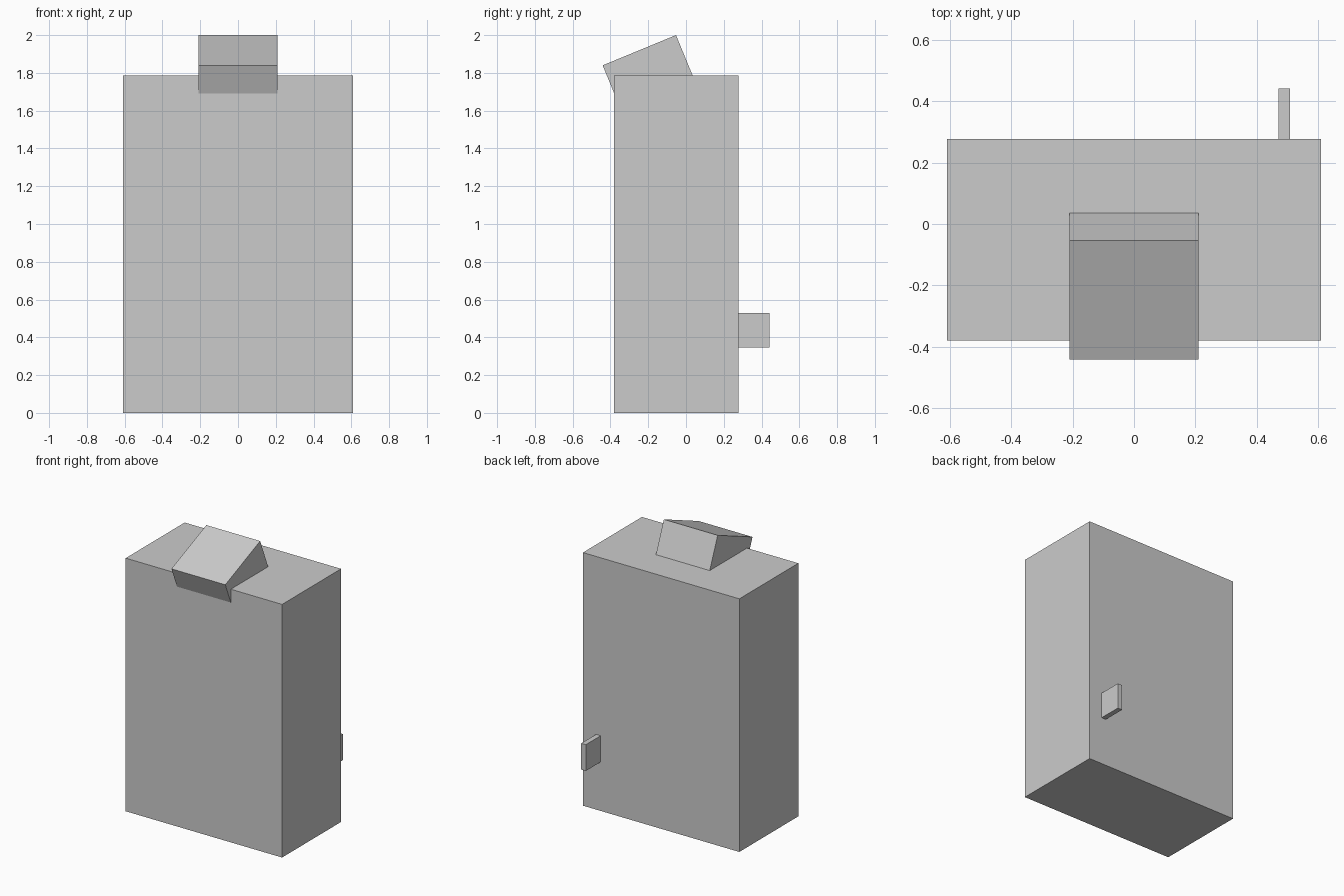
import bpy
import math
from mathutils import Vector

if "Cube" in bpy.data.objects:
    bpy.data.objects.remove(bpy.data.objects["Cube"])

grey = bpy.data.materials.new("plain_grey")
grey.diffuse_color = (0.6, 0.6, 0.6, 1)
grey.use_nodes = True
grey.node_tree.nodes["Principled BSDF"].inputs["Base Color"].default_value = grey.diffuse_color


def box(name, low, high, tilt=0.0):
    """Box between two corners, tilted about its own centre on the x axis."""
    low, high = Vector(low), Vector(high)
    bpy.ops.mesh.primitive_cube_add(size=1, location=(low + high) / 2)
    ob = bpy.context.object
    ob.name = name
    ob.scale = high - low
    ob.rotation_euler.x = tilt
    ob.data.materials.append(grey)
    return ob


# Upright main block
box("body", (-0.61, -0.38, 0), (0.61, 0.277, 1.785))

# Tilted cube sunk into the top, overhanging the front edge
size, tilt = 0.42, math.radians(22.4)
top_back = Vector((0, -0.053, 2.0))
along = Vector((0, -math.cos(tilt), -math.sin(tilt)))
down = Vector((0, math.sin(tilt), -math.cos(tilt)))
centre = top_back + (along + down) * size / 2
half = Vector((size, size, size)) / 2
box("head", centre - half, centre + half, tilt)

# Thin tab on the back
box("back_tab", (0.472, 0.27, 0.345), (0.508, 0.442, 0.53))
